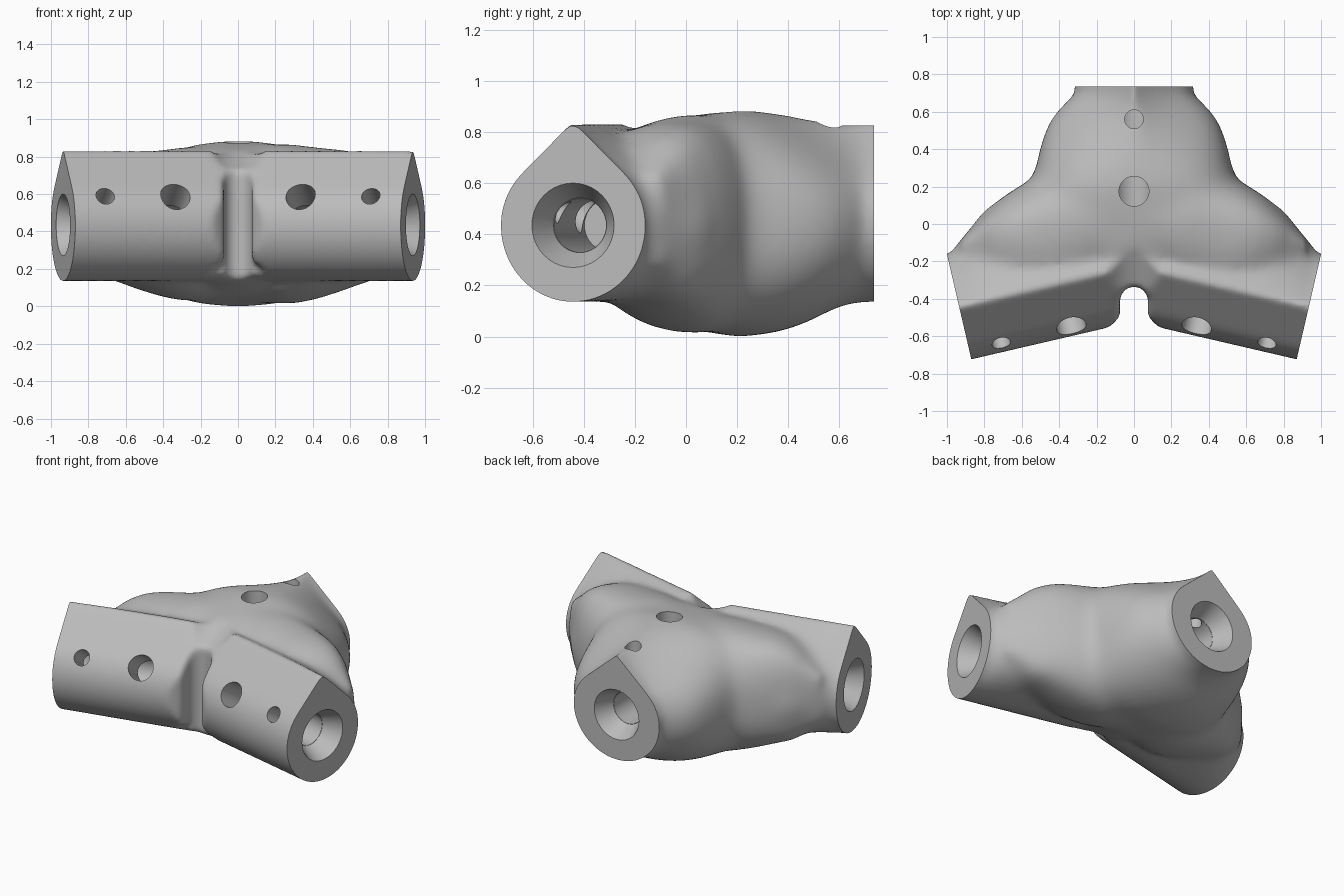
import bpy, bmesh, math
from mathutils import Vector, Matrix

if "Cube" in bpy.data.objects:
    bpy.data.objects.remove(bpy.data.objects["Cube"])

AXIS_Z = 0.435
ARM_END = Vector((0.935, -0.442, AXIS_Z))
ARM_IN = Vector((-0.974, 0.226, 0)).normalized()
ARM_BACK = Vector((0.226, 0.974, 0)).normalized()
SIDES = 48


def flip(v, side):
    return Vector((v.x * side, v.y, v.z))


def add_object(name, bm):
    mesh = bpy.data.meshes.new(name)
    bmesh.ops.recalc_face_normals(bm, faces=bm.faces)
    bm.to_mesh(mesh)
    bm.free()
    ob = bpy.data.objects.new(name, mesh)
    bpy.context.collection.objects.link(ob)
    return ob


def teardrop(near, far, low, top, roof, power):
    """Closed section with a 45 degree roof, as (sideways, z) pairs."""
    tip = 1 + roof * (math.sqrt(2) - 1)
    for i in range(SIDES):
        a = math.tau * i / SIDES
        c, s = math.cos(a), math.sin(a)
        off = abs(a - math.pi / 2)
        r = 1.0
        if off < math.pi / 4:
            r += roof * (1 / math.cos(math.pi / 4 - off) - 1)
        x = math.copysign(abs(c) ** power, c) * r * (far if c > 0 else near)
        z = math.copysign(abs(s) ** power, s) * r
        yield x, AXIS_Z + z * ((top - AXIS_Z) / tip if s > 0 else AXIS_Z - low)


def loft(bm, origin, along, across, stations):
    rings = []
    for d, *section in stations:
        rings.append([bm.verts.new(origin + along * d + across * x + Vector((0, 0, z)))
                      for x, z in teardrop(*section)])
    for a, b in zip(rings, rings[1:]):
        for i in range(SIDES):
            j = (i + 1) % SIDES
            bm.faces.new((a[i], a[j], b[j], b[i]))
    bm.faces.new(rings[0][::-1])
    bm.faces.new(rings[-1])


def cylinder(name, start, direction, length, r1, r2=None):
    """Cutting cylinder or cone running from start along direction."""
    bm = bmesh.new()
    d = Vector(direction).normalized()
    turn = d.to_track_quat('Z', 'Y').to_matrix().to_4x4()
    place = Matrix.Translation(Vector(start) + d * length / 2) @ turn
    bmesh.ops.create_cone(bm, cap_ends=True, segments=40, radius1=r1,
                          radius2=r1 if r2 is None else r2, depth=length, matrix=place)
    return add_object(name, bm)


def box(name, centre, size, angle):
    bm = bmesh.new()
    bmesh.ops.create_cube(bm, size=1, matrix=Matrix.Translation(centre)
                          @ Matrix.Rotation(angle, 4, 'Z') @ Matrix.Diagonal((*size, 1)))
    return add_object(name, bm)


def apply_all(ob):
    dg = bpy.context.evaluated_depsgraph_get()
    ob.data = bpy.data.meshes.new_from_object(ob.evaluated_get(dg))
    ob.modifiers.clear()


def remesh(ob):
    m = ob.modifiers.new("remesh", 'REMESH')
    m.mode, m.voxel_size = 'VOXEL', 0.018
    apply_all(ob)


def cut(ob, cutters):
    for c in cutters:
        m = ob.modifiers.new("cut", 'BOOLEAN')
        m.operation, m.object, m.solver = 'DIFFERENCE', c, 'EXACT'
        apply_all(ob)
        bpy.data.objects.remove(c)


# Central swelling body running into the rear arm
bm = bmesh.new()
body = [(-0.36, .30, .16, .70, 0, 1), (-0.28, .38, .12, .79, 0, .9),
        (-0.10, .50, .055, .842, 0, .8), (0.05, .55, .022, .868, 0, .78),
        (0.20, .56, -.003, .886, 0, .78), (0.30, .525, .006, .882, .1, .8),
        (0.40, .505, .026, .87, .3, .85), (0.50, .475, .066, .855, .6, .9),
        (0.57, .44, .105, .845, .85, .95), (0.63, .385, .125, .838, 1, 1),
        (0.69, .32, .135, .832, 1, 1), (0.85, .31, .135, .832, 1, 1)]
loft(bm, Vector(), Vector((0, 1, 0)), Vector((1, 0, 0)),
     [(y, w, w, low, top, roof, p) for y, w, low, top, roof, p in body])

# Two front arms, each with a rounded swelling behind it
arm = [(-.12, .285), (0.02, .29), (.12, .37), (.25, .48), (.44, .54), (.58, .56),
       (.80, .50), (.98, .40)]
swelling = [(.08, .12, .02, .30, .62), (.25, .30, .14, .155, .765), (.36, .36, .20, .125, .815),
            (.47, .40, .24, .085, .832), (.60, .42, .265, .045, .842),
            (.73, .40, .27, .018, .86), (.98, .36, .25, .03, .86)]
for side in (-1, 1):
    inward, back = flip(ARM_IN, side), flip(ARM_BACK, side)
    base = flip(ARM_END, side)
    base.z = 0
    loft(bm, base, inward, back, [(d, .29, far, .135, .84, 1, 1) for d, far in arm])
    loft(bm, base + back * .32, inward, back,
         [(d, near, far, low - .008 * side, top + .008 * side, 0, .85)
          for d, near, far, low, top in swelling])
hub = add_object("three_way_connector", bm)
remesh(hub)

# Groove between the front arms, with flared mouth and rounded top and bottom
cut(hub, [cylinder("groove_round", (0, -.41, -.2), (0, 0, 1), 1.4, .076),
          box("groove_slot", (0, -.72, .45), (.148, .6, 1.4), 0),
          box("groove_mouth", (0, -.703, .45), (.4, .4, 1.4), math.pi / 4),
          cylinder("groove_slope", (0, -.04, 1.086), (0, -.3, -.15), .8, .19),
          cylinder("groove_foot", (0, -.39, .09), (0, -1, 0), .5, .17)])
remesh(hub)

# Blend the back of the hub broadly, keeping the arm ends and front ridges crisp
ends = [(Vector((0, 0.735, AXIS_Z)), Vector((0, -1, 0)))]
ends += [(flip(ARM_END, s), flip(ARM_IN, s)) for s in (-1, 1)]
blend = hub.vertex_groups.new(name="blend")
for v in hub.data.vertices:
    side = 1 if v.co.x > 0 else -1
    depth = min((v.co - p).dot(n) for p, n in ends)
    behind = (v.co - flip(ARM_END, side)).dot(flip(ARM_BACK, side))
    weight = min(max((depth - .06) / .12, 0), 1) * min(max((behind - .06) / .12, 0), 1)
    blend.add([v.index], weight, 'REPLACE')
for group, repeats in (("blend", 60), ("", 8)):
    m = hub.modifiers.new("soften", 'SMOOTH')
    m.factor, m.iterations, m.vertex_group = 0.5, repeats, group
apply_all(hub)
hub.vertex_groups.clear()

# Flat ends on all three arms
bm = bmesh.new()
bm.from_mesh(hub.data)
for point, inward in ends:
    res = bmesh.ops.bisect_plane(bm, geom=bm.verts[:] + bm.edges[:] + bm.faces[:],
                                 plane_co=point, plane_no=-inward, clear_outer=True)
    rim = [e for e in res["geom_cut"] if isinstance(e, bmesh.types.BMEdge)]
    bmesh.ops.holes_fill(bm, edges=[e for e in rim if e.is_boundary], sides=0)
bmesh.ops.recalc_face_normals(bm, faces=bm.faces)
bm.to_mesh(hub.data)
bm.free()

# Tapered sockets and narrower bores
cutters = []
for point, inward in ends:
    cutters.append(cylinder("socket", point - inward * .01, inward, .13, .17, .107))
    cutters.append(cylinder("bore", point + inward * .08, inward, .57, .105))

# Bolt holes: vertical on the rear arm, slanted on the front arms
for y, r in ((.175, .08), (.56, .05)):
    cutters.append(cylinder("bolt_hole", (0, y, 1.0), (0, 0, -1), .56, r))
for side in (-1, 1):
    slant = (Vector((0, 0, .64)) - flip(ARM_BACK, side)).normalized()
    for d, r in ((.175, .05), (.56, .08)):
        centre = flip(ARM_END, side) + flip(ARM_IN, side) * d
        cutters.append(cylinder("bolt_hole", centre + slant * .5, -slant, .5, r))
cut(hub, cutters)

# Plain grey finish
grey = bpy.data.materials.new("plain_grey")
grey.use_nodes = True
colour = (0.5, 0.5, 0.5, 1)
grey.diffuse_color = colour
grey.node_tree.nodes["Principled BSDF"].inputs["Base Color"].default_value = colour
hub.data.materials.clear()
hub.data.materials.append(grey)
for p in hub.data.polygons:
    p.material_index = 0

bpy.ops.object.select_all(action='DESELECT')
hub.select_set(True)
bpy.context.view_layer.objects.active = hub
bpy.ops.object.shade_smooth_by_angle(angle=math.radians(35))
